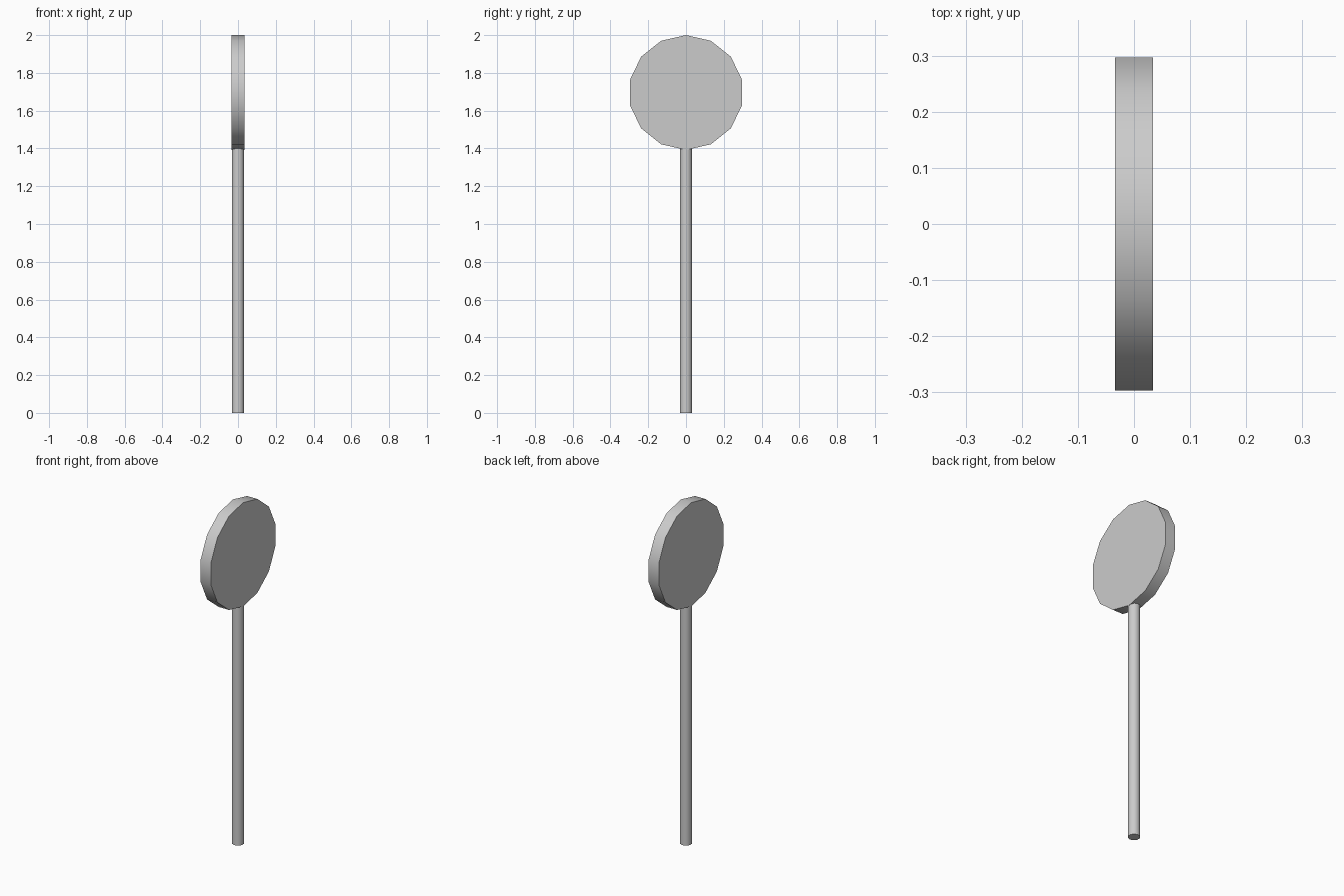
import bpy, math

if "Cube" in bpy.data.objects:
    bpy.data.objects.remove(bpy.data.objects["Cube"])

def cylinder(name, sides, radius, depth, center, rotation):
    bpy.ops.mesh.primitive_cylinder_add(vertices=sides, radius=radius, depth=depth,
                                        location=center, rotation=rotation)
    ob = bpy.context.object
    ob.name = name
    bpy.ops.object.transform_apply(location=False, rotation=True, scale=False)
    bpy.ops.object.shade_smooth_by_angle(angle=math.radians(50))
    return ob

# Upright pole, reaching slightly into the disc
cylinder("pole", 10, 0.033, 1.4, (0, 0, 0.7), (0, 0, 0))

# Round sign panel facing sideways, one corner at the top
disc_radius = 0.304
cylinder("sign_disc", 14, disc_radius, 0.067, (0, 0, 2 - disc_radius), (0, math.pi / 2, 0))
bpy.context.view_layer.update()

# Turn the panel about x so that a corner points straight up
disc = bpy.context.object
top = max(disc.data.vertices, key=lambda v: v.co.z).co
disc.rotation_euler.x = math.atan2(top.y, top.z)
